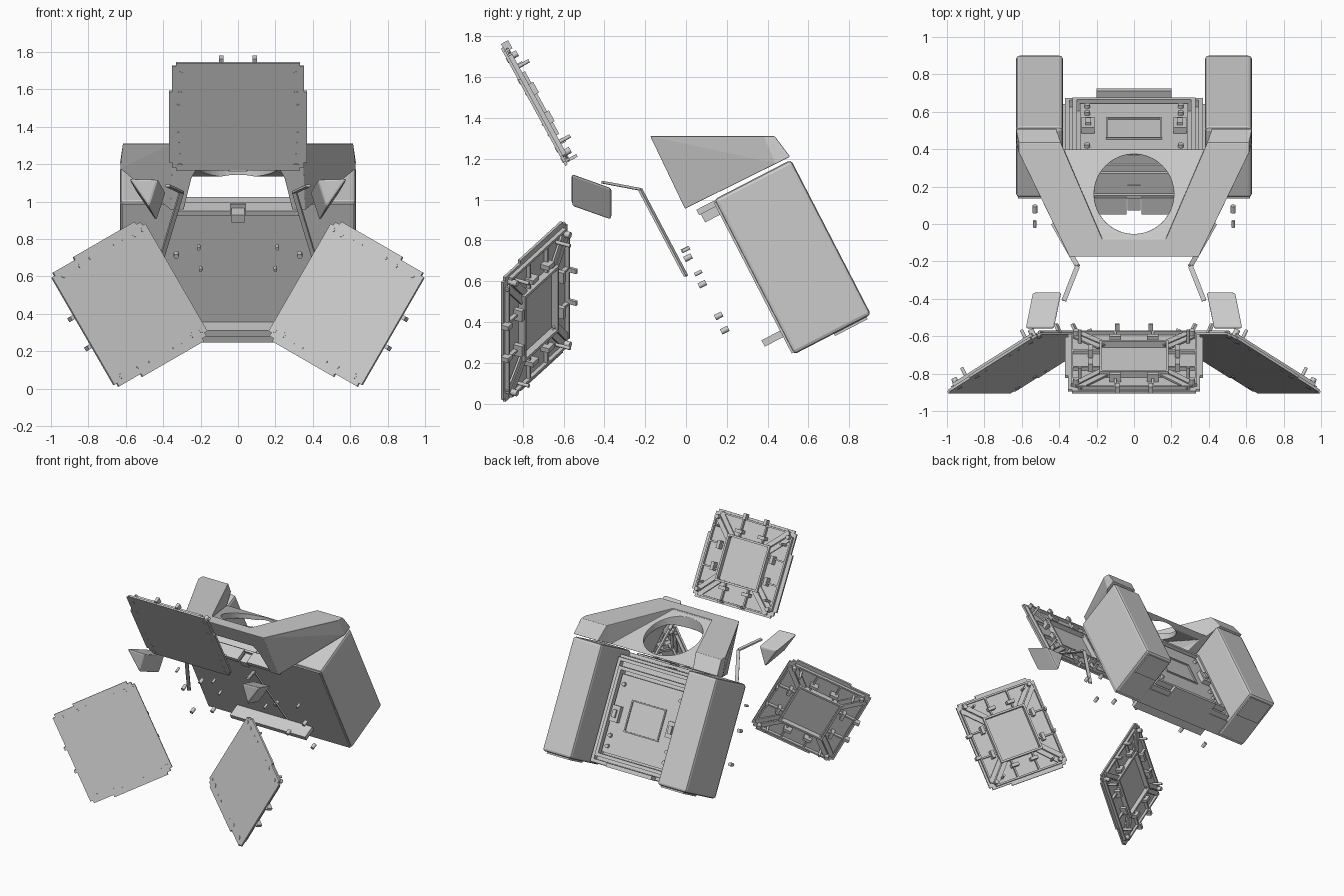
import bpy, bmesh
from math import radians
from mathutils import Matrix, Vector

cube = bpy.data.objects.get("Cube")
if cube:
    bpy.data.objects.remove(cube)

grey = bpy.data.materials.new("plain_grey")
grey.use_nodes = True
COLOUR = (0.6, 0.6, 0.6, 1)
grey.diffuse_color = COLOUR
grey.node_tree.nodes["Principled BSDF"].inputs["Base Color"].default_value = COLOUR


def frame(origin, depth, up):
    """Matrix with columns x, depth and up at the given origin."""
    return Matrix.Translation(origin) @ Matrix(((1, 0, 0), depth, up)).transposed().to_4x4()


def finish(name, bm, matrix=Matrix(), bevel=0.0, segments=2):
    bmesh.ops.recalc_face_normals(bm, faces=bm.faces)
    mesh = bpy.data.meshes.new(name)
    bm.to_mesh(mesh)
    bm.free()
    mesh.materials.append(grey)
    ob = bpy.data.objects.new(name, mesh)
    bpy.context.collection.objects.link(ob)
    ob.matrix_world = matrix
    if bevel:
        mod = ob.modifiers.new("round", "BEVEL")
        mod.width, mod.segments, mod.limit_method = bevel, segments, "ANGLE"
    return ob


def add_box(bm, x, y, z):
    """Box from three (low, high) ranges."""
    size = [b - a for a, b in (x, y, z)]
    mid = [(a + b) / 2 for a, b in (x, y, z)]
    bmesh.ops.create_cube(bm, size=1, matrix=Matrix.Translation(mid) @ Matrix.Diagonal((*size, 1)))


def add_bar(bm, a, b, width, height):
    """Square bar running from point a to point b."""
    a, b = Vector(a), Vector(b)
    rot = (b - a).to_track_quat("X", "Y").to_matrix().to_4x4()
    scale = Matrix.Diagonal(((b - a).length, width, height, 1))
    bmesh.ops.create_cube(bm, size=1, matrix=Matrix.Translation((a + b) / 2) @ rot @ scale)


def add_pin(bm, x, y, z, radius, length):
    """Cylinder along the local depth axis."""
    bmesh.ops.create_cone(bm, cap_ends=True, segments=12, radius1=radius, radius2=radius, depth=length,
                          matrix=Matrix.Translation((x, y, z)) @ Matrix.Rotation(radians(90), 4, "X"))


def hull(name, points, **kw):
    bm = bmesh.new()
    for p in points:
        bm.verts.new(p)
    bmesh.ops.convex_hull(bm, input=bm.verts)
    bmesh.ops.dissolve_limit(bm, angle_limit=0.02, verts=bm.verts, edges=bm.edges)
    return finish(name, bm, **kw)


def both(points):
    return [(s * x, y, z) for x, y, z in points for s in (-1, 1)]


def cut(target, cutter):
    cutter.hide_render = True
    cutter.hide_set(True)
    mod = target.modifiers.new("cut", "BOOLEAN")
    mod.object, mod.operation, mod.solver = cutter, "DIFFERENCE", "EXACT"


# Tilted housing: depth runs backwards, up runs along its length
BODY = frame((0, 0.137, 1.0), (0, 0.888, 0.459), (0, -0.459, 0.888))
LEN = 0.855

for side, label in ((-1, "right"), (1, "left")):
    bm = bmesh.new()
    add_box(bm, sorted((side * 0.38, side * 0.63)), (0, 0.425), (-LEN, 0))
    finish(label + "_pod", bm, BODY, 0.018)
    bm = bmesh.new()
    add_box(bm, sorted((side * 0.4, side * 0.6)), (0.22, 0.4), (-LEN - 0.012, -LEN))
    finish(label + "_pod_foot", bm, BODY)

# Centre core, front sheet and flanges
bm = bmesh.new()
add_box(bm, (-0.385, 0.385), (0.0, 0.13), (-LEN + 0.01, -0.04))
add_box(bm, (-0.62, 0.62), (-0.008, 0.01), (-LEN + 0.01, -0.015))
finish("core_panel", bm, BODY)

bm = bmesh.new()
for s in (-1, 1):
    add_box(bm, sorted((s * 0.04, s * 0.33)), (-0.1, 0), (-0.035, -0.005))
add_box(bm, (-0.035, 0.035), (-0.09, 0.06), (-0.08, -0.035))
add_box(bm, (-0.33, 0.33), (-0.11, 0), (-0.755, -0.72))
finish("front_flanges", bm, BODY)

# Nested frames, connectors and label plate on the back of the core
bm = bmesh.new()
for half, low, high, d in ((0.37, -0.84, -0.06, 0.17), (0.33, -0.79, -0.12, 0.2)):
    for s in (-1, 1):
        add_box(bm, sorted((s * half, s * (half - 0.025))), (0.12, d), (low, high))
    for z in (low, high - 0.025):
        add_box(bm, (-half, half), (0.12, d), (z, z + 0.025))
add_box(bm, (-0.29, 0.29), (0.12, 0.185), (-0.75, -0.17))
add_box(bm, (-0.2, 0.2), (0.12, 0.225), (-0.845, -0.815))
for s in (-1, 1):
    add_box(bm, sorted((s * 0.21, s * 0.28)), (0.18, 0.22), (-0.52, -0.4))
    add_box(bm, sorted((s * 0.23, s * 0.26)), (0.18, 0.235), (-0.49, -0.43))
    for z in (-0.7, -0.62, -0.24):
        add_pin(bm, s * 0.25, 0.19, z, 0.015, 0.03)
    add_box(bm, sorted((s * 0.15, s * 0.14)), (0.18, 0.195), (-0.57, -0.33))
for z in (-0.57, -0.34):
    add_box(bm, (-0.15, 0.15), (0.18, 0.195), (z, z + 0.01))
finish("rear_frames", bm, BODY)

# Cap: tapered block with a sloping dish, hollow underside and round opening
cap = hull("cap", both([(0.345, -0.175, 1.31), (0.615, 0.38, 1.31), (0.615, 0.435, 1.31),
                        (0.36, -0.005, 0.955), (0.63, 0.44, 1.175), (0.63, 0.51, 1.21)]))
cut(cap, hull("dish_cutter", both([(0.17, -0.08, 1.3), (0.385, 0.42, 1.15), (0.45, 0.6, 1.1),
                                   (0.17, -0.08, 1.5), (0.385, 0.42, 1.5), (0.45, 0.6, 1.5)])))
cut(cap, hull("hollow_cutter", both([(0.2, -0.3, 1.13), (0.22, 0, 1.22), (0.36, 0.405, 1.12), (0.37, 0.46, 1.1),
                                     (0.26, -0.3, 0.7), (0.26, 0, 0.7), (0.37, 0.46, 0.7)])))
cut(cap, hull("rear_cutter", both([(0.38, 0.415, z) for z in (0.8, 1.6)] + [(0.38, 0.8, z) for z in (0.8, 1.6)])))
bm = bmesh.new()
bmesh.ops.create_cone(bm, cap_ends=True, segments=64, radius1=0.213, radius2=0.213, depth=1,
                      matrix=Matrix.Translation((0, 0.16, 1.25)))
cut(cap, finish("round_cutter", bm))
mod = cap.modifiers.new("round", "BEVEL")
mod.width, mod.segments, mod.limit_method = 0.012, 2, "ANGLE"

# Three ribbed panels set at equal turns round the front axis
PANEL = frame((0, -0.592, 1.165), (0, 0.877, 0.48), (0, -0.48, 0.877))
PIVOT = Matrix.Translation((0, 0, 0.785))


def panel_sheet():
    bm = bmesh.new()
    add_box(bm, (-0.352, 0.352), (0, 0.014), (0, 0.655))
    corners = [e for e in bm.edges if abs(e.verts[0].co.y - e.verts[1].co.y) > 0.01]
    bmesh.ops.bevel(bm, geom=corners, offset=0.02, segments=2, affect="EDGES")
    for s in (-1, 1):
        add_box(bm, sorted((s * 0.34, s * 0.37)), (0, 0.014), (0.05, 0.48))
        for z in (0.03, 0.09, 0.47, 0.59):
            add_pin(bm, s * 0.31, 0, z, 0.014, 0.006)
        for z in (0.17, 0.23, 0.4):
            add_pin(bm, s * 0.32, 0, z, 0.006, 0.006)
    return bm


def panel_ribs():
    bm = bmesh.new()
    mid, tall = 0.327, (0.01, 0.05)
    for s in (-1, 1):
        # centre well and outer rim
        add_box(bm, sorted((s * 0.17, s * 0.185)), tall, (mid - 0.16, mid + 0.16))
        add_box(bm, (-0.185, 0.185), tall, sorted((mid + s * 0.16, mid + s * 0.175)))
        add_box(bm, sorted((s * 0.325, s * 0.338)), (0.01, 0.035), (0.05, 0.605))
        add_box(bm, (-0.3, 0.3), (0.01, 0.035), sorted((mid + s * 0.3, mid + s * 0.312)))
        for t in (-1, 1):
            # paired diagonal ribs, clips and corner bosses
            for a, b in ((0.03, 0), (0, 0.03)):
                add_bar(bm, (s * (0.18 - a), 0.03, mid + t * (0.165 - b)),
                        (s * (0.325 - a), 0.025, mid + t * (0.305 - b)), 0.035, 0.01)
            add_box(bm, sorted((s * 0.185, s * 0.33)), (0.01, 0.035), (mid + t * 0.09 - 0.006, mid + t * 0.09 + 0.006))
            add_box(bm, (s * 0.1 - 0.006, s * 0.1 + 0.006), (0.01, 0.035), sorted((mid + t * 0.17, mid + t * 0.3)))
            add_box(bm, (s * 0.1 - 0.03, s * 0.1 + 0.03), (0.01, 0.06), sorted((mid + t * 0.2, mid + t * 0.225)))
            add_box(bm, sorted((s * 0.22, s * 0.245)), (0.01, 0.06), (mid + t * 0.08 - 0.03, mid + t * 0.08 + 0.03))
            add_pin(bm, s * 0.31, 0.035, mid + t * 0.27, 0.016, 0.05)
            add_pin(bm, s * 0.29, 0.05, mid + t * 0.21, 0.009, 0.085)
        add_box(bm, (s * 0.09 - 0.012, s * 0.09 + 0.012), (0.01, 0.05), (0.63, 0.675))
        add_box(bm, (s * 0.09 - 0.012, s * 0.09 + 0.012), (0.01, 0.075), (0.01, 0.025))
    return bm


for label, turn in (("top", 0), ("left", 120), ("right", -120)):
    place = PIVOT @ Matrix.Rotation(radians(turn), 4, "Y") @ PIVOT.inverted() @ PANEL
    finish(label + "_panel", panel_sheet(), place)
    finish(label + "_panel_ribs", panel_ribs(), place)

# Wedge covers, bent strips and loose screws on both sides
for s, label in ((-1, "right"), (1, "left")):
    tri = [(0.585, 1.125), (0.425, 1.12), (0.475, 0.965)]
    hull(label + "_wedge_cover", [(s * (x - dx), y, z - dz) for x, z in tri
                                  for dx, y, dz in ((0, -0.56, 0), (0.04, -0.365, 0.07))], bevel=0.012)
    bm = bmesh.new()
    path = [(s * 0.375, -0.41, 1.085), (s * 0.302, -0.225, 1.05), (s * 0.43, 0, 0.625)]
    for a, b in zip(path, path[1:]):
        add_bar(bm, a, b, 0.012, 0.026)
    finish(label + "_bent_strip", bm)
    bm = bmesh.new()
    for x, y, z, r in ((0.21, -0.005, 0.755, 0.009), (0.33, 0.01, 0.715, 0.014), (0.2, 0.06, 0.64, 0.009),
                       (0.53, 0.08, 0.585, 0.014), (0.33, 0.16, 0.43, 0.014), (0.53, 0.19, 0.36, 0.014),
                       (0.53, 0.0, 0.755, 0.009)):
        spot = BODY.inverted() @ Vector((s * x, y, z))
        add_pin(bm, *spot, r, 0.04)
    finish(label + "_screws", bm, BODY)
